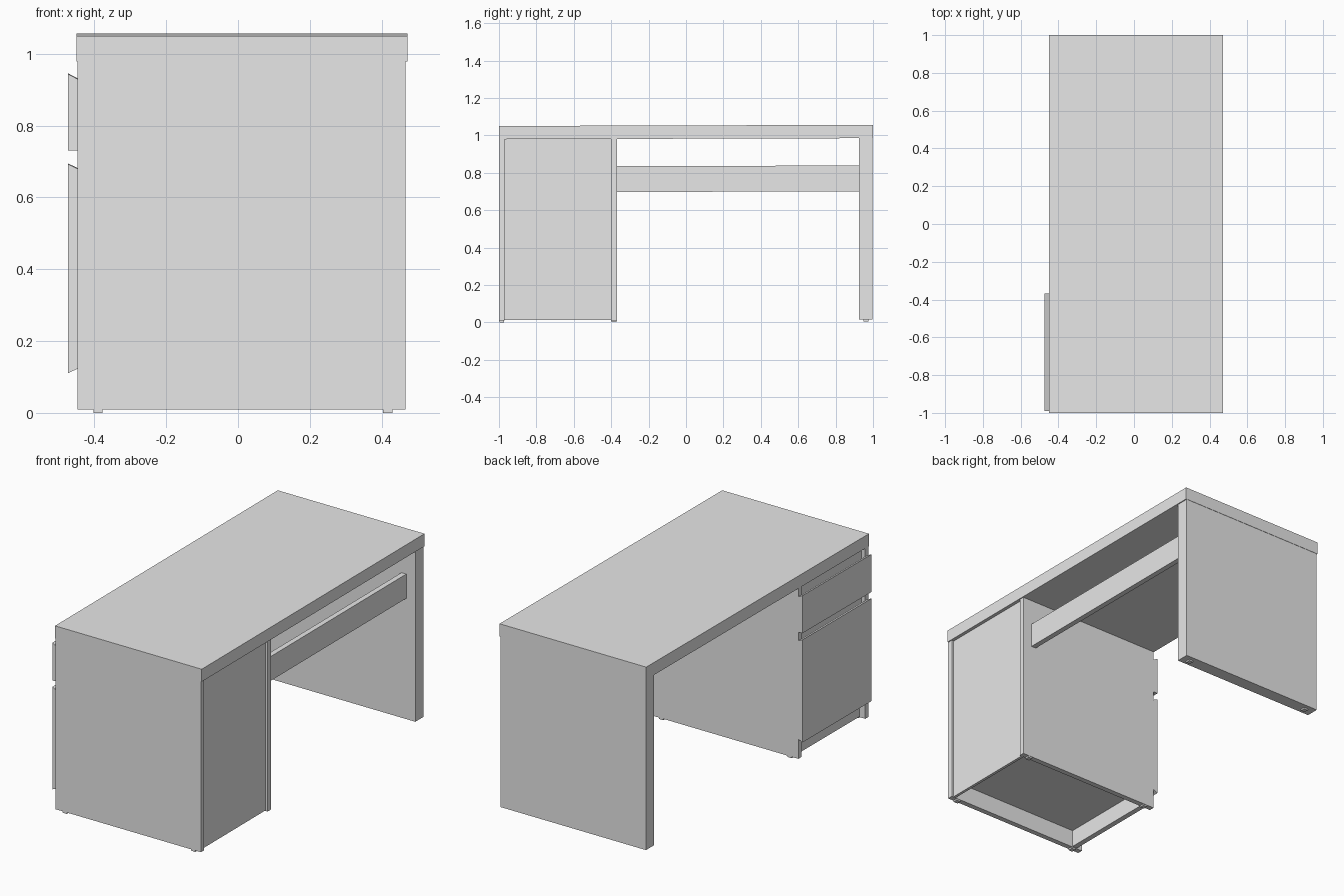
import bpy

cube = bpy.data.objects.get("Cube")
if cube:
    bpy.data.objects.remove(cube, do_unlink=True)

grey = bpy.data.materials.new("light_grey")
grey.use_nodes = True
grey.diffuse_color = (0.8, 0.8, 0.8, 1)
grey.node_tree.nodes["Principled BSDF"].inputs["Base Color"].default_value = (0.8, 0.8, 0.8, 1)

TILT = 0.003  # the desk rises very slightly towards +y


def extrude_profile(name, profile, y0, y1):
    """Extrude a closed (x, z) outline from y0 to y1."""
    n = len(profile)
    verts = [(x, y, z + TILT * (y + 1)) for y in (y0, y1) for x, z in profile]
    faces = [tuple(range(n)), tuple(range(2 * n - 1, n - 1, -1))]
    faces += [(i, i + n, (i + 1) % n + n, (i + 1) % n) for i in range(n)]
    mesh = bpy.data.meshes.new(name)
    mesh.from_pydata(verts, [], faces)
    mesh.materials.append(grey)
    obj = bpy.data.objects.new(name, mesh)
    bpy.context.collection.objects.link(obj)
    return obj


def box(name, x, y, z):
    return extrude_profile(name, [(x[0], z[0]), (x[1], z[0]), (x[1], z[1]), (x[0], z[1])], *y)


FRONT, BACK = -0.447, 0.467      # depth of the desk supports
LOW, HIGH = 0.009, 0.98          # underside of supports and of the top

# Work surface and the leg panel at the far end
box("desk_top", (-0.45, 0.472), (-1.0, 1.0), (0.979, 1.05))
box("leg_panel", (FRONT, BACK), (0.925, 0.998), (LOW, HIGH))

# Stretcher between cabinet and leg
box("stretcher", (0.38, 0.41), (-0.372, 0.927), (0.695, 0.833))

# Cabinet carcass
box("cabinet_outer_side", (FRONT, BACK), (-1.0, -0.97), (LOW, HIGH))
box("cabinet_inner_side", (FRONT, BACK), (-0.40, -0.37), (LOW, HIGH))
INSIDE = (-0.971, -0.399)
box("cabinet_back", (0.437, 0.453), INSIDE, (0.012, HIGH))
box("cabinet_floor", (-0.43, 0.438), INSIDE, (0.11, 0.135))
box("kickboard", (-0.412, -0.382), INSIDE, (0.012, 0.112))
box("top_rail", (-0.425, -0.40), INSIDE, (0.90, HIGH))
box("middle_rail", (-0.425, -0.40), INSIDE, (0.65, 0.76))

# Drawer and door fronts with slanted finger-grip edges
OUT = -0.474
extrude_profile("drawer_front", [(OUT, 0.73), (FRONT, 0.73), (FRONT, 0.93), (OUT, 0.944)],
                -0.99, -0.368)
extrude_profile("door_front", [(OUT, 0.11), (FRONT, 0.123), (FRONT, 0.68), (OUT, 0.693)],
                -0.99, -0.368)

# Small glides under every upright panel
for panel, y in (("outer", -0.985), ("inner", -0.385), ("leg", 0.963)):
    for end, x in (("front", -0.39), ("back", 0.417)):
        box(f"{panel}_{end}_glide", (x - 0.013, x + 0.013), (y - 0.013, y + 0.013), (0.0, 0.012))
